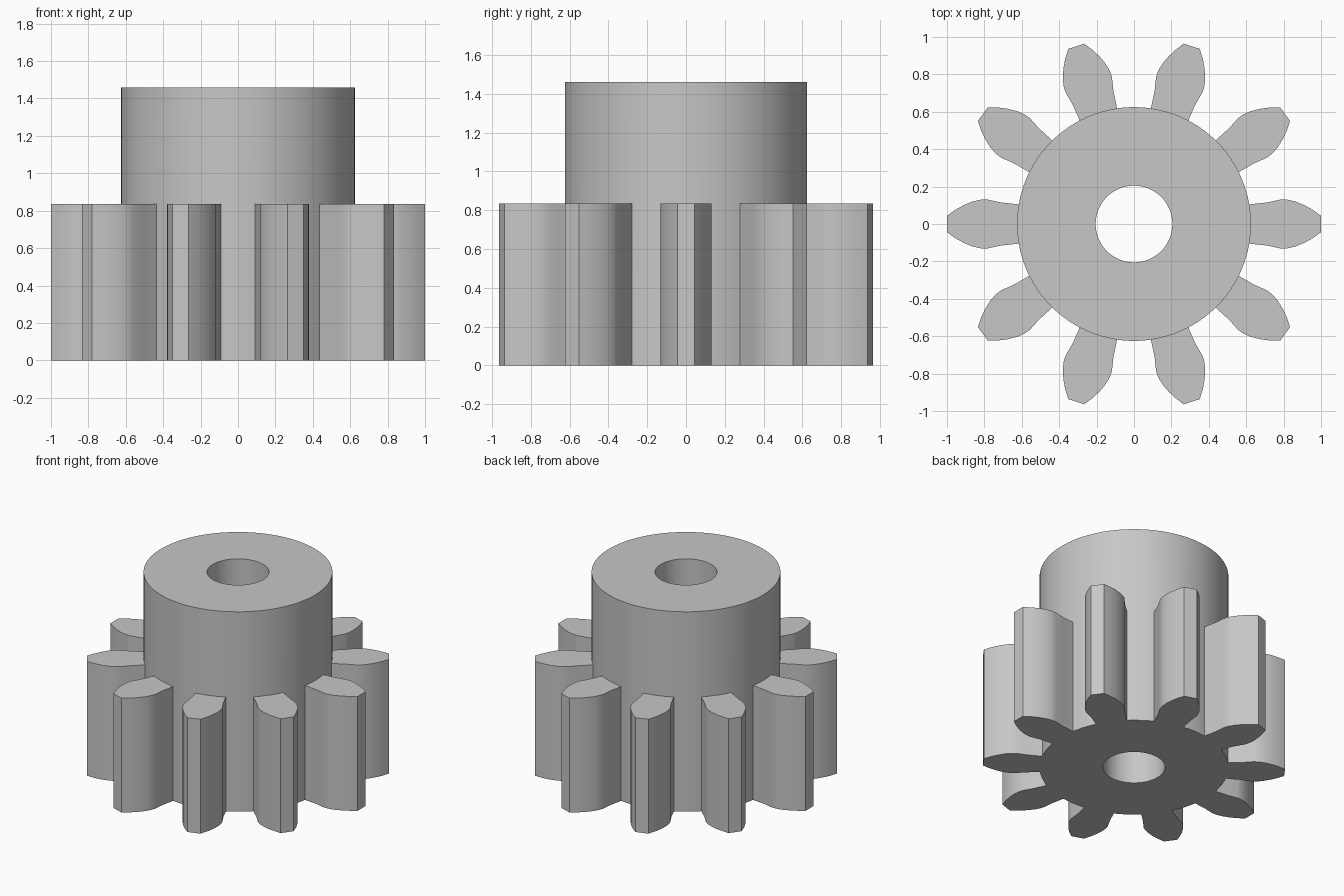
import bpy, bmesh, math
from mathutils import Vector, Matrix

old = bpy.data.objects.get("Cube")
if old:
    bpy.data.objects.remove(old, do_unlink=True)

TEETH, HUB_R, BORE_R = 10, 0.625, 0.205
GEAR_H, HUB_H = 0.835, 1.46
STEPS = 5                               # arc segments per root and per gap
PITCH = math.tau / TEETH
ROOT = math.asin(0.105 / HUB_R)         # half angle of a tooth root

# Upper flank of the tooth on +x, from above the root to the flat tip
FLANK = [(0.71, 0.115), (0.785, 0.131), (0.82, 0.13), (0.86, 0.121),
         (0.91, 0.101), (0.955, 0.076), (0.999, 0.045)]

metal = bpy.data.materials.new("grey metal")
metal.use_nodes = True
colour = (0.57, 0.57, 0.57, 1)
metal.diffuse_color = colour
metal.node_tree.nodes["Principled BSDF"].inputs["Base Color"].default_value = colour

bm = bmesh.new()

# Angles of the hub circle: each tooth root followed by the gap after it
angles = []
for t in range(TEETH):
    c = t * PITCH
    angles += [c - ROOT + 2 * ROOT * i / STEPS for i in range(STEPS)]
    angles += [c + ROOT + (PITCH - 2 * ROOT) * i / STEPS for i in range(STEPS)]
N = len(angles)


def ring(radius, z):
    return [bm.verts.new((radius * math.cos(a), radius * math.sin(a), z)) for a in angles]


def strip(a, b, keep=lambda i: True):
    for i in range(N):
        if keep(i):
            j = (i + 1) % N
            bm.faces.new((a[i], a[j], b[j], b[i]))


# Hub with a through bore; the lower wall exists only between the teeth
low, mid, top = (ring(HUB_R, z) for z in (0, GEAR_H, HUB_H))
bore_low, bore_top = ring(BORE_R, 0), ring(BORE_R, HUB_H)
strip(mid, top)
strip(top, bore_top)
strip(bore_top, bore_low)
strip(bore_low, low)
strip(low, mid, lambda i: i % (2 * STEPS) >= STEPS)

# Teeth: flank walls and caps joined to the root arcs
outline = [(x, -y) for x, y in FLANK] + FLANK[::-1]
for t in range(TEETH):
    turn = Matrix.Rotation(t * PITCH, 3, 'Z')
    start = t * 2 * STEPS
    loops = []
    for hub, z in ((low, 0), (mid, GEAR_H)):
        root = hub[start:start + STEPS + 1]
        tooth = [bm.verts.new(turn @ Vector((x, y, z))) for x, y in outline]
        bm.faces.new(tooth + root[::-1])
        loops.append([root[0]] + tooth + [root[-1]])
    a, b = loops
    for i in range(len(a) - 1):
        bm.faces.new((a[i], a[i + 1], b[i + 1], b[i]))

bmesh.ops.recalc_face_normals(bm, faces=bm.faces[:])
mesh = bpy.data.meshes.new("pinion_gear")
bm.to_mesh(mesh)
bm.free()
mesh.materials.append(metal)

gear = bpy.data.objects.new("pinion_gear", mesh)
bpy.context.collection.objects.link(gear)
bpy.ops.object.select_all(action='DESELECT')
gear.select_set(True)
bpy.context.view_layer.objects.active = gear
bpy.ops.object.shade_smooth_by_angle(angle=math.radians(30))
